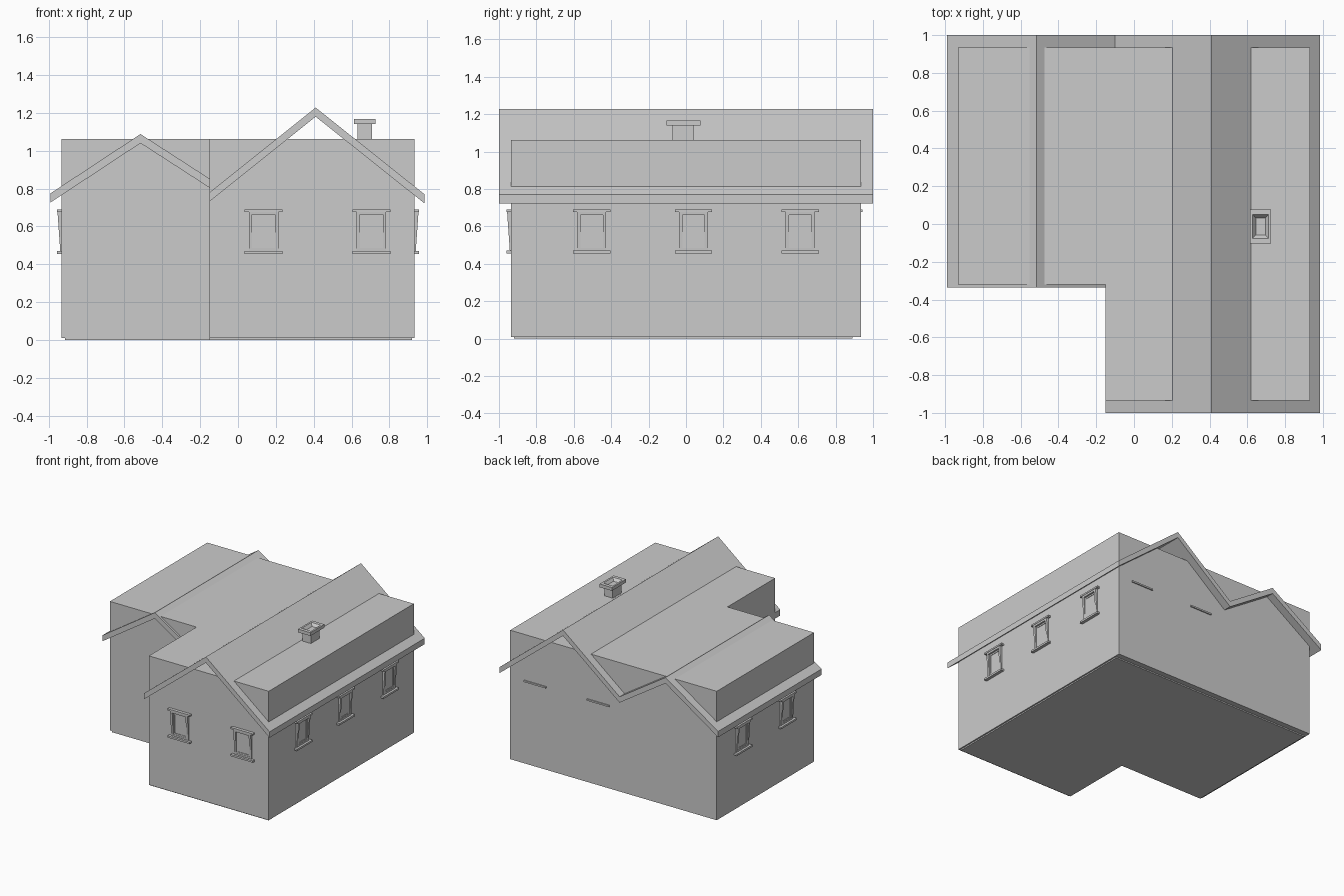
import bpy, bmesh
from mathutils import Matrix
from math import pi

if "Cube" in bpy.data.objects:
    bpy.data.objects.remove(bpy.data.objects["Cube"])


def finish(name, bm):
    bmesh.ops.recalc_face_normals(bm, faces=bm.faces)
    me = bpy.data.meshes.new(name)
    bm.to_mesh(me)
    bm.free()
    ob = bpy.data.objects.new(name, me)
    bpy.context.collection.objects.link(ob)
    return ob


def extrude_profile(name, pts, vec):
    bm = bmesh.new()
    face = bm.faces.new([bm.verts.new(p) for p in pts])
    geo = bmesh.ops.extrude_face_region(bm, geom=[face])["geom"]
    bmesh.ops.translate(bm, vec=vec, verts=[v for v in geo if isinstance(v, bmesh.types.BMVert)])
    return finish(name, bm)


def add_box(bm, x0, x1, y0, y1, z0, z1):
    m = Matrix.Translation(((x0 + x1) / 2, (y0 + y1) / 2, (z0 + z1) / 2))
    m = m @ Matrix.Diagonal((x1 - x0, y1 - y0, z1 - z0, 1))
    return bmesh.ops.create_cube(bm, size=1, matrix=m)["verts"]


def l_plan(x0, x1, y0, y1, z):
    return [(x0, -.32, z), (-.15, -.32, z), (-.15, y0, z), (x1, y0, z), (x1, y1, z), (x0, y1, z)]


# L-shaped walls and the thin floor slab under them
extrude_profile("walls", l_plan(-.932, .932, -.935, .935, .01), (0, 0, 1.052))
extrude_profile("floor_slab", l_plan(-.915, .92, -.92, .89, 0), (0, 0, .012))


# gable roofs: constant-thickness profiles swept along y
def roof(name, line, y0, y1):
    top = [(x, y0, z) for x, z in line]
    low = [(x, y0, z - .048) for x, z in reversed(line)]
    extrude_profile(name, top + low, (0, y1 - y0, 0))


main = [(.41, 1.228), (.985, .77)]
roof("front_wing_roof", [(-.15, .78)] + main, -1, -.335)
roof("rear_double_roof", [(-.99, .775), (-.515, 1.088), (-.10, .82)] + main, -.335, 1)

# chimney stack and cap with a tapered flue
bm = bmesh.new()
add_box(bm, .632, .708, -.072, .042, .95, 1.14)
finish("chimney_stack", bm)

bm = bmesh.new()
loops = []
for hx, hy, z in [(.056, .09, 1.14), (.056, .09, 1.167), (.042, .063, 1.167), (.025, .045, 1.145)]:
    loops.append([bm.verts.new((.67 + sx * hx, -.013 + sy * hy, z))
                  for sx, sy in ((-1, -1), (1, -1), (1, 1), (-1, 1))])
for a, b in zip(loops, loops[1:]):
    for i in range(4):
        j = (i + 1) % 4
        bm.faces.new((a[i], a[j], b[j], b[i]))
bm.faces.new(loops[0])
bm.faces.new(loops[-1])
finish("chimney_cap", bm)


# windows: built facing -y, then turned onto their wall
def window(name, x, y, angle):
    bm = bmesh.new()
    add_box(bm, -.1, .1, -.025, .01, .677, .69)     # lintel
    add_box(bm, -.1, .1, -.025, .01, .455, .47)     # sill
    # casing boards, leaning out towards the top
    casing = []
    for x0, x1, z0, z1 in [(-.078, -.06, .47, .677), (.06, .078, .47, .677),
                           (-.06, .06, .47, .485), (-.06, .06, .662, .677)]:
        casing += add_box(bm, x0, x1, -.01, .01, z0, z1)
    for v in casing:
        if v.co.y < 0:
            v.co.y = -.007 - (v.co.z - .47) * .07
    # sash and pane
    for x0, x1, z0, z1 in [(-.06, -.048, .485, .662), (.048, .06, .485, .662),
                           (-.048, .048, .485, .497), (-.048, .048, .65, .662)]:
        add_box(bm, x0, x1, -.006, .01, z0, z1)
    add_box(bm, -.048, .048, -.002, .01, .497, .65)
    bm.transform(Matrix.Translation((x, y, 0)) @ Matrix.Rotation(angle, 4, 'Z'))
    finish(name, bm)


for i, x in enumerate((.135, .705)):
    window(f"front_window_{i + 1}", x, -.935, 0)
    # on the back wall only the lintel shows
    bm = bmesh.new()
    add_box(bm, x - .1, x + .1, .92, .944, .677, .69)
    finish(f"back_lintel_{i + 1}", bm)
for i, y in enumerate((-.505, .04, .61)):
    window(f"right_window_{i + 1}", .932, y, pi / 2)
for i, y in enumerate((.04, .61)):
    window(f"left_window_{i + 1}", -.932, y, -pi / 2)
